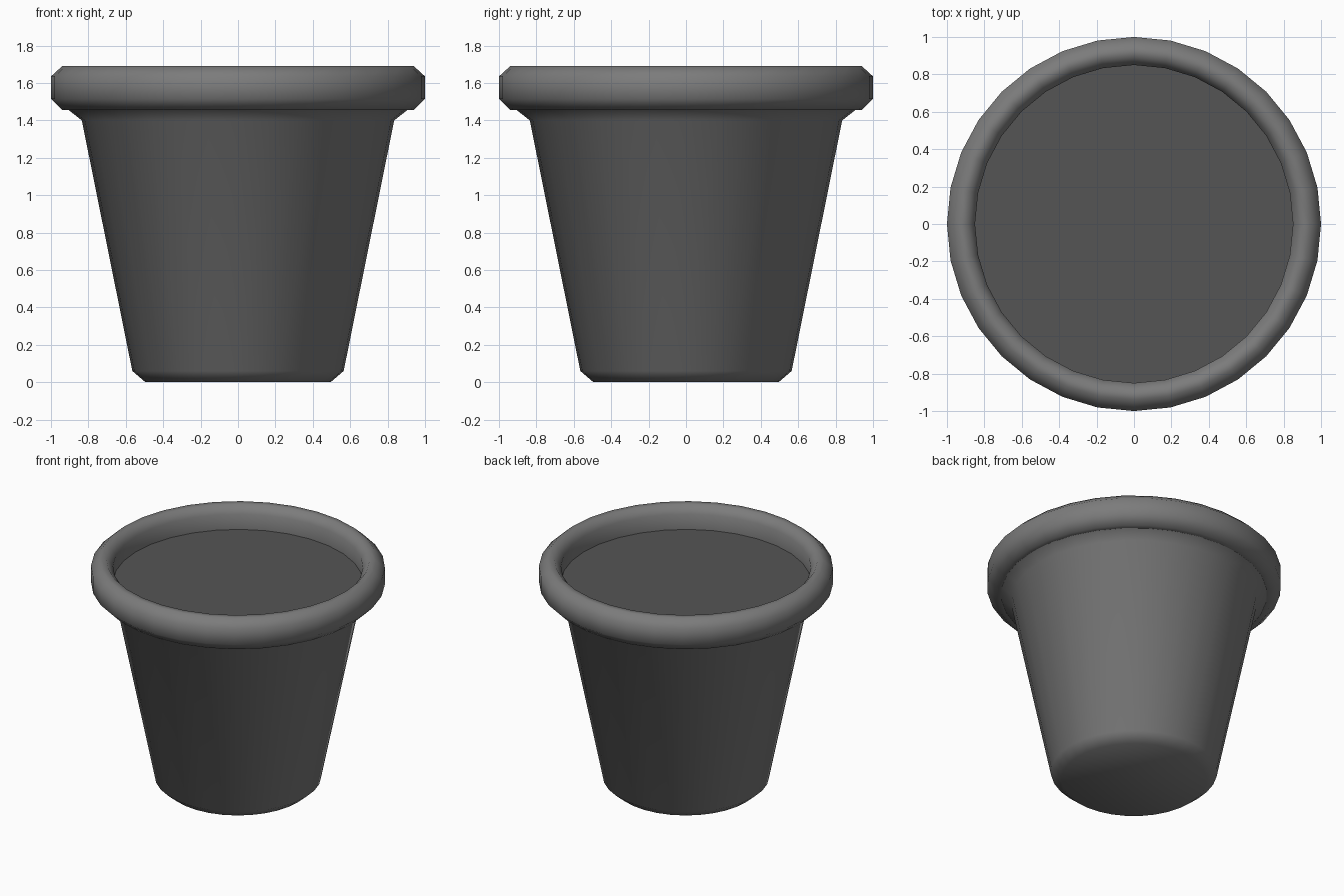
import bpy
import bmesh
from math import cos, sin, tau

cube = bpy.data.objects.get("Cube")
if cube:
    bpy.data.objects.remove(cube, do_unlink=True)

SIDES = 32


def material(name, value):
    mat = bpy.data.materials.new(name)
    mat.use_nodes = True
    color = (value, value, value, 1)
    mat.diffuse_color = color
    mat.node_tree.nodes["Principled BSDF"].inputs["Base Color"].default_value = color
    return mat


def lathe(name, profile, mat, cap_start=False, cap_end=False, smooth=True):
    """Revolve (radius, height) points, listed upward along the outside."""
    bm = bmesh.new()
    rings = [[bm.verts.new((r * cos(tau * i / SIDES), r * sin(tau * i / SIDES), z))
              for i in range(SIDES)] for r, z in profile]
    for low, high in zip(rings, rings[1:]):
        for i in range(SIDES):
            j = (i + 1) % SIDES
            bm.faces.new((low[i], low[j], high[j], high[i]))
    if cap_start:
        bm.faces.new(rings[0][::-1])
    if cap_end:
        bm.faces.new(rings[-1])
    for face in bm.faces:
        face.smooth = smooth
    mesh = bpy.data.meshes.new(name)
    bm.to_mesh(mesh)
    bm.free()
    mesh.materials.append(mat)
    obj = bpy.data.objects.new(name, mesh)
    bpy.context.collection.objects.link(obj)
    return obj


pot_gray = material("pot gray", 0.2)
soil_gray = material("dark soil gray", 0.09)

# Tapered body with a chamfered foot, flaring out under the rim
lathe("pot_body", [(0.495, 0), (0.565, 0.06), (0.835, 1.4), (0.905, 1.455)],
      pot_gray, cap_start=True)

# Thick rounded rim, running down inside to the soil
lathe("pot_rim", [(0.9, 1.455), (0.94, 1.455), (1, 1.515), (1, 1.635), (0.94, 1.69),
                  (0.895, 1.69), (0.85, 1.635), (0.85, 1.515)], pot_gray)

# Flat soil surface
lathe("soil", [(0.85, 1.52)], soil_gray, cap_end=True, smooth=False)
